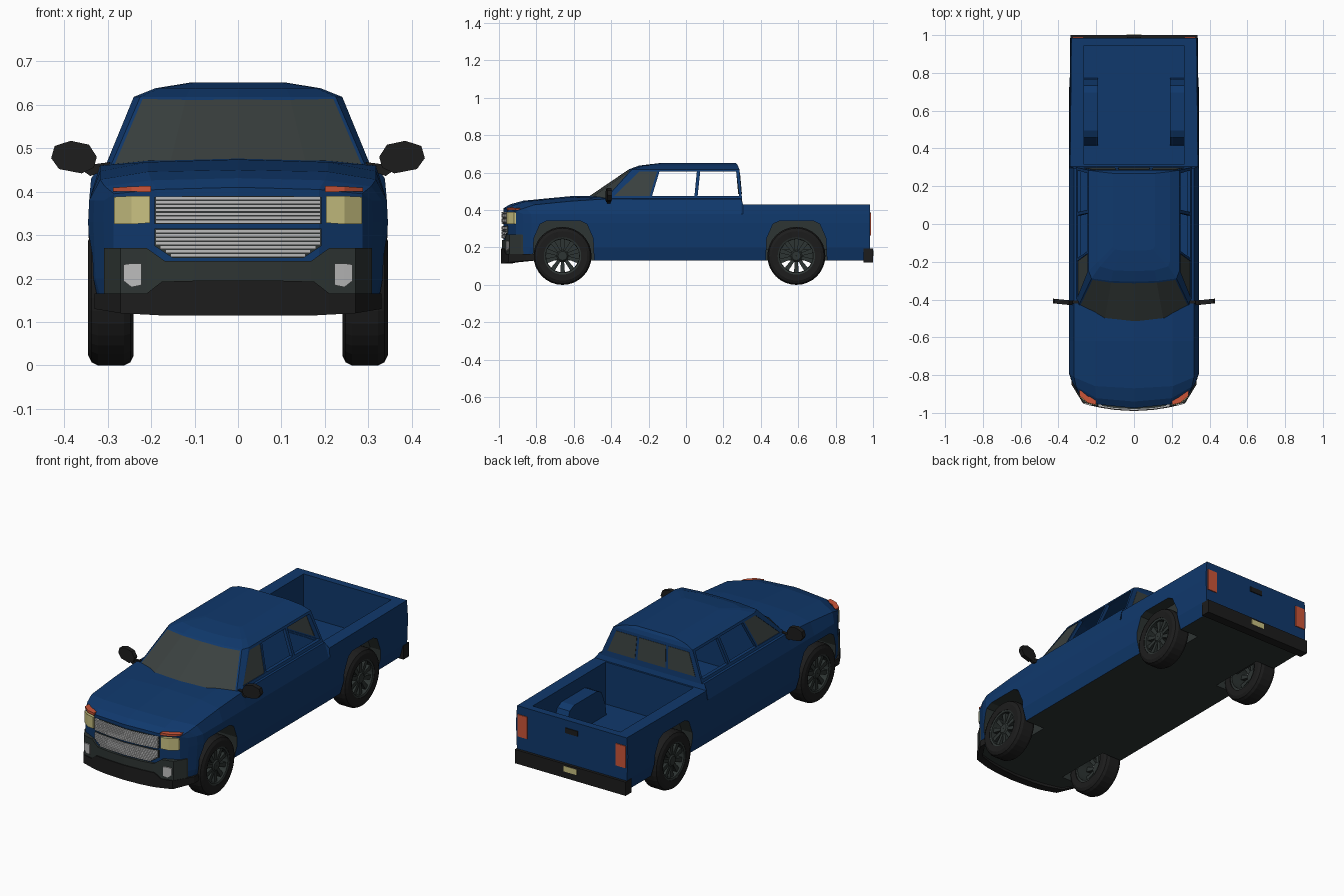
import bpy, bmesh, math

if "Cube" in bpy.data.objects:
    bpy.data.objects.remove(bpy.data.objects["Cube"])

def mat(name, r, g, b):
    m = bpy.data.materials.new(name)
    m.diffuse_color = (r, g, b, 1)
    m.use_nodes = True
    m.node_tree.nodes["Principled BSDF"].inputs["Base Color"].default_value = m.diffuse_color
    return m

BLUE = mat("blue paint", .005, .04, .15)
TRIM = mat("dark grey trim", .027, .035, .033)
GLASS = mat("smoked glass", .042, .052, .05)
BLACK = mat("black rubber", .012, .012, .012)
SILVER = mat("silver", .5, .5, .5)
CREAM = mat("cream lamp", .58, .53, .22)
RED = mat("orange red lamp", .6, .09, .04)

def make(name, verts, faces, *mats):
    me = bpy.data.meshes.new(name)
    me.from_pydata(verts, [], faces)
    bm = bmesh.new()
    bm.from_mesh(me)
    bmesh.ops.recalc_face_normals(bm, faces=bm.faces)
    bm.to_mesh(me)
    bm.free()
    for m in mats:
        me.materials.append(m)
    ob = bpy.data.objects.new(name, me)
    bpy.context.collection.objects.link(ob)
    return ob

def loft(name, rings, caps, *mats, closed=False):
    n, k = len(rings[0]), len(rings)
    faces = [(a * n + i, a * n + (i + 1) % n, (a + 1) % k * n + (i + 1) % n, (a + 1) % k * n + i)
             for a in range(k if closed else k - 1) for i in range(n)]
    for c in caps:
        faces += [tuple(c), tuple(v + (k - 1) * n for v in c)]
    return make(name, [v for r in rings for v in r], faces, *mats)

def prism(name, pts, f, a, b, *mats):
    # polygon swept from depth a to depth b; f places (u, v, depth) in space
    return loft(name, [[f(u, v, d) for u, v in pts] for d in (a, b)], [range(len(pts))], *mats)

def box(name, x, y, z, *mats):
    return prism(name, [(x[0], y[0]), (x[1], y[0]), (x[1], y[1]), (x[0], y[1])],
                 lambda u, v, d: (u, v, d), z[0], z[1], *mats)

def cut(ob, cutter):
    md = ob.modifiers.new("cut", 'BOOLEAN')
    md.operation, md.solver, md.object = 'DIFFERENCE', 'EXACT', cutter
    bpy.context.view_layer.objects.active = ob
    bpy.ops.object.modifier_apply(modifier="cut")
    bpy.data.objects.remove(cutter)

def paint(ob, index, rule=lambda p: True):
    for p in ob.data.polygons:
        if rule(p):
            p.material_index = index

def nose_y(x):
    # plan curve of the front end
    return -.975 + .05 * (x / .3) ** 2 + max(0, abs(x) - .27) * 1.3

def mirror_ring(half):
    return half + [(-x, y, z) for x, y, z in half[-2:0:-1]]

# Body: lofted along y, (y, nose curve, half width, shoulder x, shoulder z, mid z, centre z)
rings = []
for y, k, w, t, s, h, c in [(-.975, 1, .31, .92, .395, .405, .41), (-.94, .8, .333, .92, .412, .426, .431),
                            (-.87, .5, .345, .92, .428, .446, .45), (-.62, 0, .345, .92, .447, .468, .474),
                            (-.42, 0, .345, .92, .46, .472, .478), (.295, 0, .345, .92, .46, .465, .465),
                            (.305, 0, .345, .98, .43, .43, .43), (.985, 0, .338, .98, .43, .43, .43)]:
    prof = [(0, .13), (.6, .13), (.93, .13), (.985, .2), (1, .33), (.993, .38), (t, s), (.6, h), (0, c)]
    rings.append(mirror_ring([(u * w, y + k * (nose_y(u * w) + .975), z) for u, z in prof]))
half_caps = [(0, 1, 7, 8), (1, 2, 6, 7), (2, 3, 4, 5, 6)]
caps = half_caps + [tuple((16 - i) % 16 for i in c) for c in half_caps]
body = loft("body", rings, caps, BLUE, TRIM)
paint(body, 1, lambda p: p.normal.z < -.9 and p.center.z < .14)
cut(body, box("cabin_cutter", (-.285, .285), (-.42, .28), (.17, .6), BLUE, TRIM))
cut(body, box("bed_cutter", (-.265, .265), (.315, .945), (.2, .6), BLUE, TRIM))

# Wheel wells and bed tubs
arch = [(.165, .1), (.158, .25), (.125, .325), (.09, .342)]
arch += [(-u, v) for u, v in arch[::-1]]
tub = [(.18, .19), (.172, .255), (.137, .34), (.1, .358)]
tub += [(-u, v) for u, v in tub[::-1]]
for s, side in ((1, "right"), (-1, "left")):
    for yc in (-.655, .59):
        c = prism("well_cutter", arch, lambda u, v, d: (s * d, yc + u, v), .2, .45, BLUE, TRIM)
        paint(c, 1)
        cut(body, c)
    t = prism(side + "_bed_tub", tub, lambda u, v, d: (s * d, .595 + u, v), .19, .275, BLUE, TRIM)
    paint(t, 1, lambda p: p.normal.x * s > .9 or p.normal.z < -.9)

# Cab: plan rings stacked upwards, with the windscreen as an inset
def cab_shell(name, d):
    plans = [(.455, [(0, -.545), (.16, -.52), (.295, -.435), (.307, -.40), (.307, .30), (0, .30)]),
             (.618, [(0, -.305), (.12, -.302), (.225, -.288), (.24, -.25), (.24, .285), (0, .285)]),
             (.638, [(0, -.25), (.11, -.245), (.18, -.225), (.19, -.2), (.19, .277), (0, .277)]),
             (.651, [(0, -.14), (.06, -.14), (.1, -.135), (.11, -.12), (.11, .268), (0, .268)])]
    rs = [mirror_ring([(x * (1 - d / .3), y + (1.6 * d if y < 0 else -d), z - (d if i else d * .7))
                       for x, y in p]) for i, (z, p) in enumerate(plans)]
    ob = loft(name, rs, [range(10)], BLUE, GLASS)
    bm = bmesh.new()
    bm.from_mesh(ob.data)
    bm.faces.ensure_lookup_table()
    screen = [bm.faces[i] for i in (0, 1, 8, 9)]
    bmesh.ops.inset_region(bm, faces=screen, thickness=.011)
    for f in screen:
        f.material_index = 1
    bm.to_mesh(ob.data)
    bm.free()
    return ob

cab = cab_shell("cab", 0)
cut(cab, cab_shell("cab_cutter", .015))

# Side windows: open rear pairs, glazed front quarters
quarter = [(-.385, .474), (-.195, .474), (-.155, .606), (-.25, .606)]
for w in (quarter, [(-.182, .474), (.045, .474), (.058, .606), (-.142, .606)],
          [(.062, .474), (.285, .474), (.268, .606), (.076, .606)]):
    cut(cab, prism("window_cutter", w, lambda u, v, d: (d, u, v), -.5, .5, BLUE, GLASS))
for s, side in ((1, "right"), (-1, "left")):
    prism(side + "_quarter_glass", quarter,
          lambda u, v, d: (s * (.305 - (v - .455) * .411 - d), u, v), .002, .008, GLASS)

# Rear window panes
def rear_pane(u, v, d):
    return (u, .30 - (v - .455) * .092 + d, v)
prism("rear_centre_glass", [(-.085, .485), (.085, .485), (.08, .602), (-.08, .602)], rear_pane, -.018, .002, GLASS)
for s, side in ((1, "right"), (-1, "left")):
    prism(side + "_rear_glass", [(s * .1, .485), (s * .265, .485), (s * .22, .602), (s * .095, .602)],
          rear_pane, -.018, .002, GLASS)

# Front end strips that follow the nose curve, columns of (x, low z, high z)
def strip(name, cols, t, m, s=0):
    if s:
        cols = [(s * x, a, b) for x, a, b in cols]
    else:
        cols = [(-x, a, b) for x, a, b in cols[:0:-1]] + cols
    rs = [[(x, nose_y(x) - t, a), (x, nose_y(x) - t, b), (x, nose_y(x) + .03, b), (x, nose_y(x) + .03, a)]
          for x, a, b in cols]
    return loft(name, rs, [range(4)], m)

strip("upper_grille_back", [(0, .325, .39), (.1, .325, .39), (.192, .325, .388)], .005, TRIM)
strip("lower_grille_back", [(0, .247, .315), (.15, .247, .315), (.192, .275, .315)], .005, TRIM)
for i in range(7):
    z = .327 + i * .009
    strip("upper_grille_bar", [(0, z, z + .0075), (.1, z, z + .0075), (.19, z, z + .0075)], .012, SILVER)
    z = .25 + i * .0092
    e = min(.19, .155 + i * .012)
    strip("lower_grille_bar", [(0, z, z + .0077), (.1, z, z + .0077), (e, z, z + .0077)], .012, SILVER)
strip("front_bumper_trim", [(0, .185, .24), (.1, .185, .24), (.168, .185, .24), (.21, .165, .27),
                            (.27, .165, .27), (.308, .165, .27)], .01, TRIM)
strip("front_bumper_lip", [(0, .115, .195), (.1, .115, .195), (.175, .115, .193), (.21, .117, .166),
                           (.27, .12, .166), (.33, .13, .166)], .015, BLACK)
for s, side in ((1, "right"), (-1, "left")):
    strip(side + "_headlight", [(.203, .328, .39), (.245, .325, .39), (.285, .325, .388)], .008, CREAM, s)
    strip(side + "_indicator", [(.2, .399, .413), (.245, .4, .412), (.288, .4, .409)], .005, RED, s)
    strip(side + "_fog_lamp", [(.222, .185, .235), (.245, .18, .235), (.264, .195, .232)], .016, SILVER, s)

# Rear end
box("rear_bumper", (-.335, .335), (.95, 1), (.12, .195), BLACK)
box("number_plate", (-.04, .04), (.99, 1.002), (.155, .185), CREAM)
box("tailgate_handle", (-.038, .038), (.97, .99), (.36, .388), BLACK)
for s, side in ((1, "right"), (-1, "left")):
    box(side + "_tail_light", (s * .268, s * .326), (.97, .99), (.265, .385), RED)

# Door mirrors
head = [(.325, .48), (.343, .508), (.385, .517), (.422, .505), (.43, .477), (.412, .452), (.36, .442), (.332, .455)]
arm = [(.295, .468), (.295, .452), (.34, .436), (.36, .45), (.34, .462)]
for s, side in ((1, "right"), (-1, "left")):
    prism(side + "_mirror", head, lambda u, v, d: (s * u, d + (u - .38) * .1, v), -.425, -.4, BLACK)
    prism(side + "_mirror_arm", arm, lambda u, v, d: (s * u, d, v), -.422, -.405, BLACK)

# Wheels: lathed tyre, rim and hub, ten spokes
def lathe(name, prof, s, yc, n, m):
    rs = [[(s * x, yc + r * math.cos(a), .155 + r * math.sin(a)) for x, r in prof]
          for a in (2 * math.pi * i / n for i in range(n))]
    return loft(name, rs, [], m, closed=True)

tyre = [(.24, .1), (.24, .132), (.248, .148), (.262, .155), (.322, .155), (.337, .148), (.345, .132), (.343, .1)]
rim = [(.245, .088), (.245, .102), (.342, .102), (.338, .09)]
hub = [(.3, .001), (.3, .032), (.325, .034), (.334, .024), (.334, .001)]
for s, side in ((1, "right"), (-1, "left")):
    for yc, end in ((-.66, "front"), (.59, "rear")):
        tag = end + "_" + side
        lathe(tag + "_tyre", tyre, s, yc, 32, BLACK)
        lathe(tag + "_rim", rim, s, yc, 32, TRIM)
        lathe(tag + "_hub", hub, s, yc, 16, TRIM)
        for i in range(10):
            a = 2 * math.pi * (i + .5) / 10
            prism(tag + "_spoke", [(.025, -.008), (.095, -.013), (.095, .013), (.025, .008)],
                  lambda u, v, d: (s * d, yc + u * math.cos(a) - v * math.sin(a),
                                   .155 + u * math.sin(a) + v * math.cos(a)), .305, .328, TRIM)
